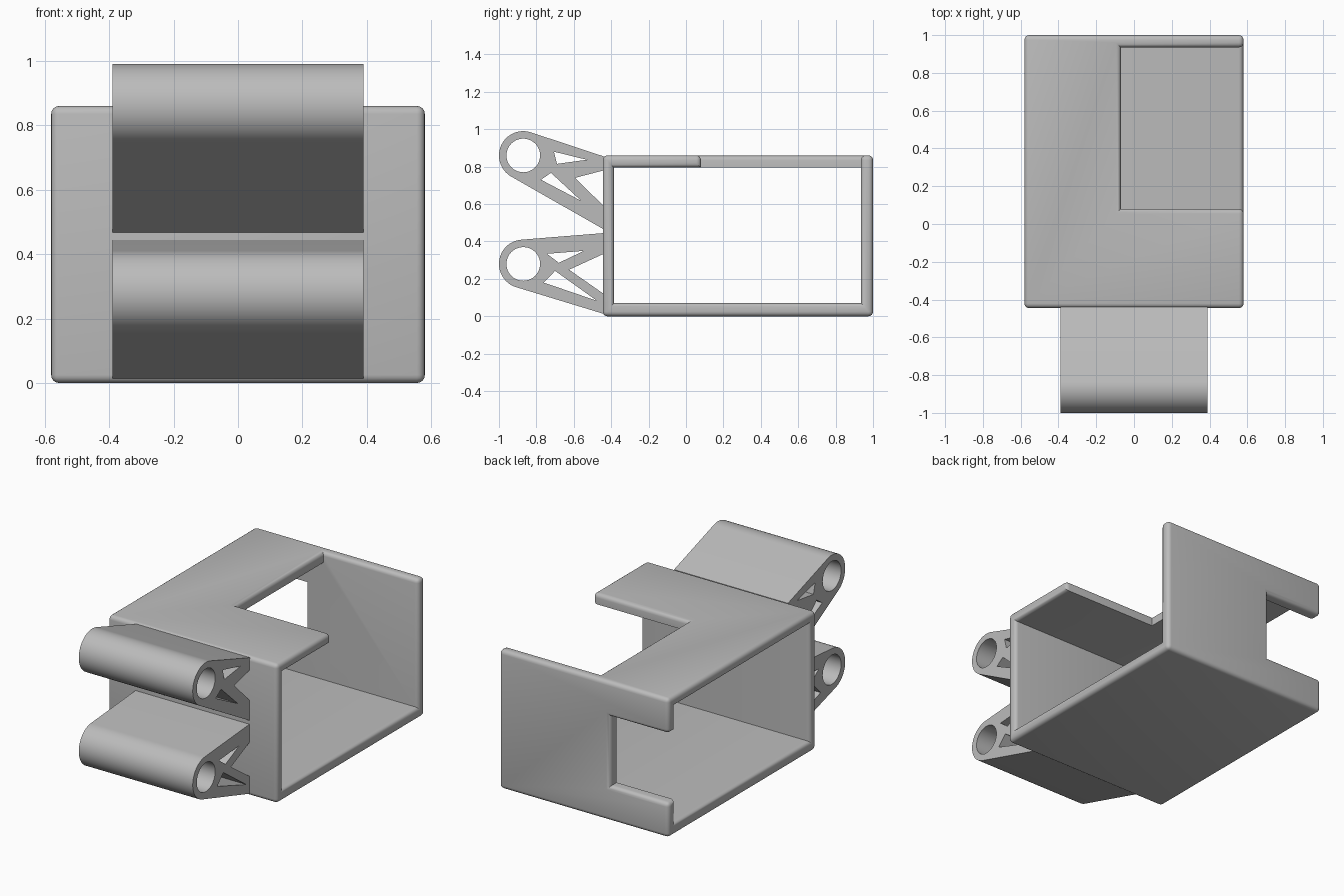
import bpy, bmesh, math
from mathutils import Vector

cube = bpy.data.objects.get("Cube")
if cube:
    bpy.data.objects.remove(cube, do_unlink=True)

GREY = (0.5, 0.5, 0.5, 1)
grey = bpy.data.materials.new("plain grey")
grey.use_nodes = True
grey.diffuse_color = GREY
grey.node_tree.nodes["Principled BSDF"].inputs["Base Color"].default_value = GREY


def finish(ob):
    """Give the part its colour and smooth rounded faces."""
    ob.data.materials.clear()
    ob.data.materials.append(grey)
    bpy.ops.object.select_all(action='DESELECT')
    ob.select_set(True)
    bpy.context.view_layer.objects.active = ob
    bpy.ops.object.shade_smooth_by_angle(angle=math.radians(35))


# Sleeve: grid cells filled by a rule
XS = [-0.58, -0.18, -0.07, 0.58]
YS = [-0.445, -0.385, 0.08, 0.935, 1.0]
ZS = [0, 0.07, 0.215, 0.645, 0.795, 0.86]
GRID = (XS, YS, ZS)
SIZE = [len(g) - 1 for g in GRID]


def solid(c):
    if any(i < 0 or i >= n for i, n in zip(c, SIZE)):
        return False
    x, y, z = c
    if z == SIZE[2] - 1 and x == 2 and y == 2:      # opening in the top
        return False
    if y == SIZE[1] - 1 and x == 0 and z == 2:      # notch in the back
        return False
    return y in (0, SIZE[1] - 1) or z in (0, SIZE[2] - 1)


bm = bmesh.new()
for x in range(SIZE[0]):
    for y in range(SIZE[1]):
        for z in range(SIZE[2]):
            cell = (x, y, z)
            if not solid(cell):
                continue
            for axis in range(3):
                for side in (0, 1):
                    near = list(cell)
                    near[axis] += 2 * side - 1
                    if solid(near):
                        continue
                    u, v = (axis + 1) % 3, (axis + 2) % 3
                    ring = []
                    for du, dv in ((0, 0), (1, 0), (1, 1), (0, 1)):
                        k = list(cell)
                        k[axis] += side
                        k[u] += du
                        k[v] += dv
                        ring.append(bm.verts.new([g[i] for g, i in zip(GRID, k)]))
                    bm.faces.new(ring if side else ring[::-1])
bmesh.ops.remove_doubles(bm, verts=bm.verts, dist=0.0001)
bmesh.ops.dissolve_limit(bm, angle_limit=0.02, verts=bm.verts, edges=bm.edges)


def on_outside(edge):
    """True when the edge lies in one of the outer planes."""
    return any(all(abs(v.co[a] - g[end]) < 0.001 for v in edge.verts)
               for a, g in enumerate(GRID) for end in (0, -1))


# Round the outer convex edges
rims = [e for e in bm.edges
        if e.calc_face_angle_signed(0) > 1 and on_outside(e)]
bmesh.ops.bevel(bm, geom=rims, offset=0.025, segments=4, profile=0.5,
                affect='EDGES', clamp_overlap=True)
mesh = bpy.data.meshes.new("sleeve")
bm.to_mesh(mesh)
bm.free()
sleeve = bpy.data.objects.new("sleeve", mesh)
bpy.context.collection.objects.link(sleeve)
finish(sleeve)


# Hinge arms: side profiles with cut-outs, extruded across the width
def arm(name, centre, top, bottom, notch, holes, r=0.13, bore=0.09):
    c = Vector(centre)

    def tangent(p, sign):
        d = Vector(p) - c
        return math.atan2(d.y, d.x) + sign * math.acos(r / d.length)

    def arc(radius, a, b, n):
        return [(c.x + radius * math.cos(a + (b - a) * i / n),
                 c.y + radius * math.sin(a + (b - a) * i / n)) for i in range(n + 1)]

    outline = [top] + arc(r, tangent(top, 1), tangent(bottom, -1) + math.tau, 32)
    outline += [bottom] + notch
    loops = [outline, arc(bore, 0, math.tau, 40)[:-1]] + holes
    curve = bpy.data.curves.new(name, 'CURVE')
    curve.dimensions = '2D'
    curve.fill_mode = 'BOTH'
    curve.extrude = 0.39
    for loop in loops:
        s = curve.splines.new('POLY')
        s.points.add(len(loop) - 1)
        for p, q in zip(s.points, loop):
            p.co = (q[0], q[1], 0, 1)
        s.use_cyclic_u = True
    ob = bpy.data.objects.new(name, curve)
    bpy.context.collection.objects.link(ob)
    ob.rotation_euler = (math.pi / 2, 0, math.pi / 2)
    bpy.ops.object.select_all(action='DESELECT')
    ob.select_set(True)
    bpy.context.view_layer.objects.active = ob
    bpy.ops.object.convert(target='MESH')
    ob = bpy.context.object
    b = bmesh.new()
    b.from_mesh(ob.data)
    bmesh.ops.remove_doubles(b, verts=b.verts, dist=0.0001)
    bmesh.ops.recalc_face_normals(b, faces=b.faces)
    b.to_mesh(ob.data)
    b.free()
    finish(ob)


WALL = -0.44
arm("upper_hinge_arm", (-0.87, 0.86), (WALL, 0.855), (WALL, 0.465),
    [(WALL, 0.59), (-0.594, 0.74), (WALL, 0.78)],
    [[(-0.706, 0.88), (-0.53, 0.837), (-0.69, 0.815)],
     [(-0.722, 0.767), (-0.56, 0.617), (-0.775, 0.73)]])
arm("lower_hinge_arm", (-0.87, 0.28), (WALL, 0.445), (WALL, 0.013),
    [(WALL, 0.12), (-0.625, 0.249), (WALL, 0.334)],
    [[(-0.743, 0.334), (-0.545, 0.35), (-0.68, 0.286)],
     [(-0.70, 0.243), (-0.476, 0.083), (-0.76, 0.18)]])
